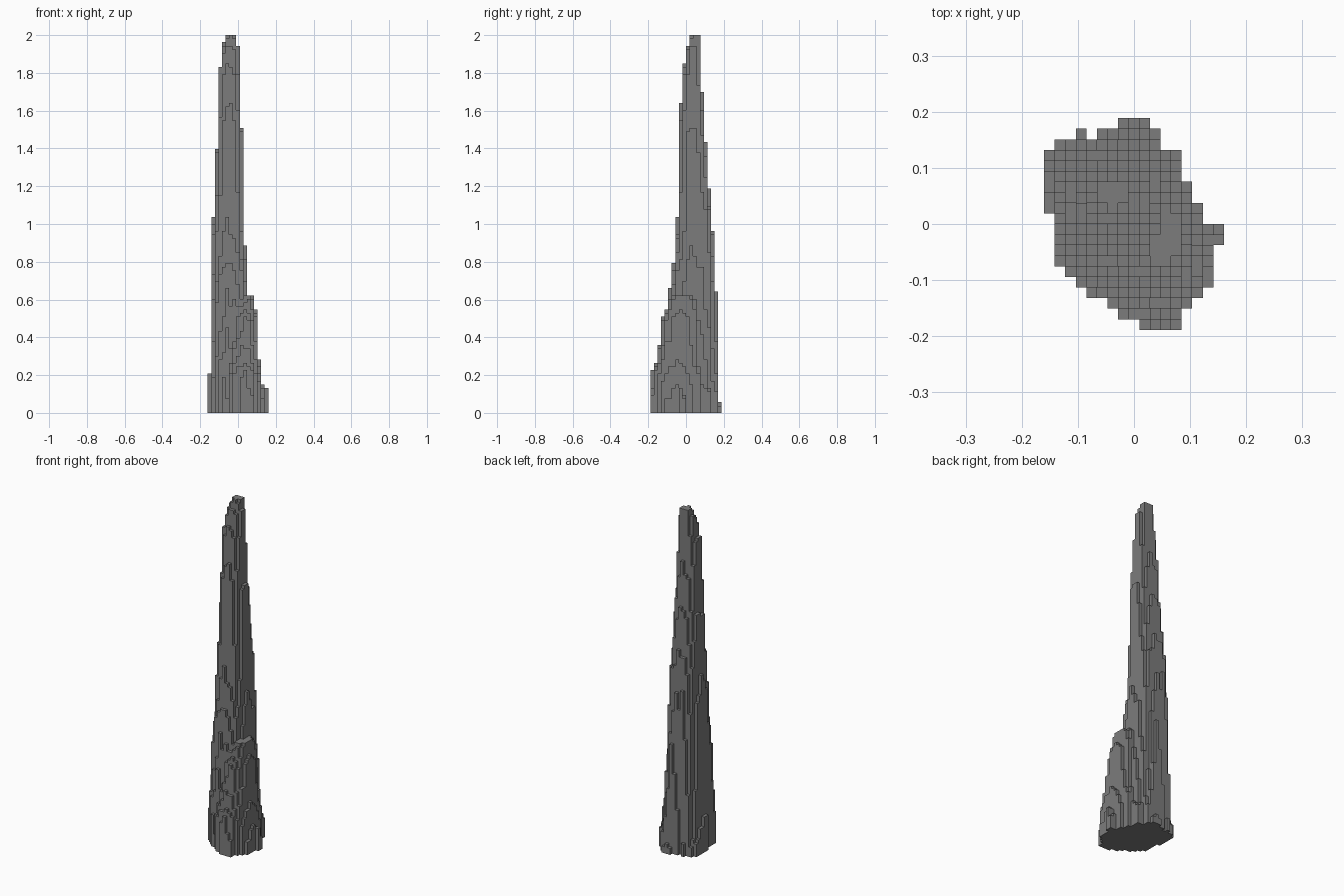
import bpy
import bmesh
import random

random.seed(4)
if "Cube" in bpy.data.objects:
    bpy.data.objects.remove(bpy.data.objects["Cube"])

LEVELS, COLS, ROWS = 106, 17, 20
CELL = 2 / LEVELS

# Ground outline: first and last cell of each row, from back to front
OUTLINE = ([(7, 10), (5, 11), (1, 11)] + [(0, 13)] * 3 + [(0, 14)] * 2
           + [(0, 15), (1, 15)] + [(1, 17)] * 2 + [(1, 16)] * 2
           + [(2, 16), (3, 16), (4, 15), (6, 14), (7, 13), (9, 13)])

# Cross-sections: height, then left/right and front/back limits
SPIRE = [(0, -.165, .09, -.13, .185), (.3, -.15, .07, -.115, .165),
         (.62, -.142, .05, -.085, .16), (.97, -.134, .036, -.047, .14),
         (1.4, -.115, .024, -.035, .107), (1.62, -.107, .014, -.029, .088),
         (1.82, -.097, .006, -.013, .076), (1.93, -.082, .001, .004, .073),
         (2, -.067, -.01, .03, .074)]
BUTTRESS = [(0, -.06, .15, -.2, .1), (.2, -.06, .122, -.182, .09),
            (.3, -.05, .11, -.145, .08), (.5, -.02, .1, -.122, .07),
            (.63, .02, .08, -.07, .04)]


def section(profile, z):
    """Limits of a profile at height z, or None above its tip."""
    for a, b in zip(profile, profile[1:]):
        if a[0] <= z <= b[0]:
            t = (z - a[0]) / (b[0] - a[0])
            return [p + (q - p) * t for p, q in zip(a[1:], b[1:])]
    return None


def inside(profile, x, y, z, slack):
    s = section(profile, z)
    if s is None:
        return False
    x0, x1, y0, y1 = s
    u = abs(2 * x - x0 - x1) / (x1 - x0)
    v = abs(2 * y - y0 - y1) / (y1 - y0)
    return u ** 2.3 + v ** 2.3 < slack


def column_height(i, j):
    """Number of stacked cells in one column, with a rough rocky edge."""
    x = (i + .5 - COLS / 2) * CELL
    y = (ROWS / 2 - j - .5) * CELL
    slack = random.uniform(.88, 1.1)
    for k in reversed(range(LEVELS)):
        z = (k + .5) * CELL
        if any(inside(p, x, y, z, slack) for p in (SPIRE, BUTTRESS)):
            return k + 1
    return random.randint(2, 7)


heights = {(i, j): column_height(i, j)
           for j, (first, last) in enumerate(OUTLINE)
           for i in range(first, last)}
heights[(3, 1)] = 4

# Skin of the stepped columns
bm = bmesh.new()


def quad(*corners):
    bm.faces.new([bm.verts.new(((x - COLS / 2) * CELL,
                                (ROWS / 2 - y) * CELL, z * CELL))
                  for x, y, z in corners])


for (i, j), h in heights.items():
    ring = [(i, j), (i, j + 1), (i + 1, j + 1), (i + 1, j)]
    quad(*[(x, y, h) for x, y in ring])
    quad(*[(x, y, 0) for x, y in reversed(ring)])
    steps = [(-1, 0), (0, 1), (1, 0), (0, -1)]
    for n, (di, dj) in enumerate(steps):
        low = heights.get((i + di, j + dj), 0)
        if low < h:
            a, b = ring[n], ring[(n + 1) % 4]
            quad((*a, low), (*b, low), (*b, h), (*a, h))

bmesh.ops.remove_doubles(bm, verts=bm.verts, dist=CELL / 100)
mesh = bpy.data.meshes.new("rock_spire")
bm.to_mesh(mesh)
bm.free()

# Dark grey stone
stone = bpy.data.materials.new("dark_grey_stone")
stone.use_nodes = True
colour = (.2, .2, .2, 1)
stone.diffuse_color = colour
stone.node_tree.nodes["Principled BSDF"].inputs["Base Color"].default_value = colour
mesh.materials.append(stone)

spire = bpy.data.objects.new("rock_spire", mesh)
bpy.context.collection.objects.link(spire)
